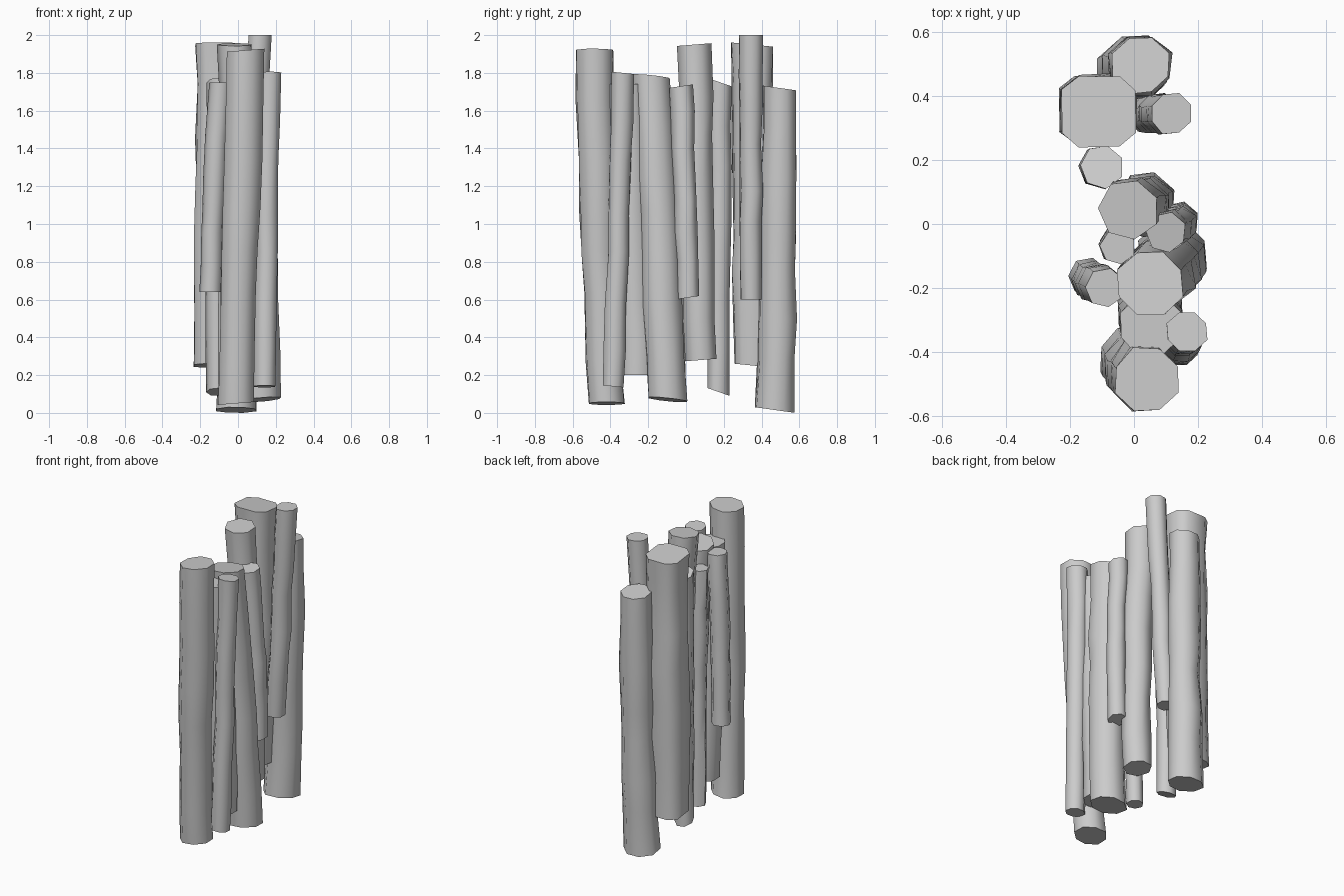
import bpy, bmesh, math, random
from mathutils import Vector

random.seed(7)

cube = bpy.data.objects.get("Cube")
if cube:
    bpy.data.objects.remove(cube, do_unlink=True)

GREY = (0.6, 0.6, 0.6, 1)
mat = bpy.data.materials.new("pale_grey_wood")
mat.use_nodes = True
mat.diffuse_color = GREY
mat.node_tree.nodes["Principled BSDF"].inputs["Base Color"].default_value = GREY


def make_log(name, bottom, top, r_bottom, r_top, bend=(0, 0), sides=8,
             turn=0.4, slope=(0, 0), boxy=False, rings=8):
    """Rough trunk swept from bottom to top, with capped ends."""
    low, high = Vector(bottom), Vector(top)
    angles = [turn + math.tau * i / sides for i in range(sides)]
    if boxy:  # wide flats with chamfered corners
        angles = [math.pi / 4 + math.pi / 2 * (i // 2) + (0.26 if i % 2 else -0.26)
                  for i in range(sides)]
    lumps = [random.uniform(0.96, 1.06) for _ in angles]
    bm = bmesh.new()
    loops = []
    for k in range(rings):
        t = k / (rings - 1)
        inner = 0 < k < rings - 1
        level = t + (random.uniform(-0.03, 0.03) if inner else 0)
        centre = low.lerp(high, level) + Vector((*bend, 0)) * math.sin(math.pi * t)
        radius = r_bottom + (r_top - r_bottom) * t
        if inner:
            centre.x += random.uniform(-0.005, 0.005)
            centre.y += random.uniform(-0.005, 0.005)
            radius *= random.uniform(0.95, 1.04)
        loop = []
        for a, lump in zip(angles, lumps):
            rr = radius * lump * (random.uniform(0.95, 1.05) if inner else 1)
            dx, dy = rr * math.cos(a), rr * math.sin(a)
            # sawn ends lean slightly
            dz = 0 if inner else slope[0] * dx + slope[1] * dy
            loop.append(bm.verts.new(centre + Vector((dx, dy, dz))))
        loops.append(loop)
    for lower, upper in zip(loops, loops[1:]):
        for i in range(sides):
            j = (i + 1) % sides
            bm.faces.new((lower[i], lower[j], upper[j], upper[i]))
    bm.faces.new(loops[0][::-1])
    bm.faces.new(loops[-1])
    mesh = bpy.data.meshes.new(name)
    bm.to_mesh(mesh)
    bm.free()
    mesh.materials.append(mat)
    obj = bpy.data.objects.new(name, mesh)
    bpy.context.collection.objects.link(obj)
    bpy.ops.object.select_all(action='DESELECT')
    obj.select_set(True)
    bpy.context.view_layer.objects.active = obj
    bpy.ops.object.shade_smooth_by_angle(angle=math.radians(58))


# Front group
make_log("front_log", (-0.01, -0.42, 0.05), (0.04, -0.485, 1.92), 0.102, 0.106,
         bend=(0, -0.01), slope=(0.08, 0))
make_log("front_thin_log", (0.14, -0.385, 0.14), (0.165, -0.335, 1.8), 0.06, 0.066,
         bend=(0, 0.005), slope=(0, -0.1))
make_log("front_inner_log", (0.05, -0.26, 0.2), (0.05, -0.315, 1.74), 0.1, 0.1)

# Middle group
make_log("middle_log", (0.12, -0.095, 0.07), (0.05, -0.185, 1.78), 0.11, 0.106,
         bend=(0.01, 0), slope=(0.08, -0.1))
make_log("middle_short_left_log", (0.14, 0.01, 0.61), (0.1, -0.025, 1.73), 0.062, 0.064,
         bend=(0.015, 0.003), sides=7, slope=(0, 0.15))
make_log("middle_short_right_log", (-0.145, -0.165, 0.64), (-0.09, -0.2, 1.75), 0.06, 0.062,
         bend=(-0.005, 0), sides=7)
make_log("middle_thin_log", (-0.05, -0.05, 0.12), (-0.05, -0.07, 1.68), 0.052, 0.055, sides=7)
make_log("middle_tall_log", (0.04, 0.08, 0.28), (-0.015, 0.045, 1.95), 0.088, 0.097,
         bend=(0.015, -0.002), sides=7, slope=(0, 0.08))

# Back group
make_log("back_thin_log", (-0.11, 0.175, 0.11), (-0.1, 0.18, 1.75), 0.06, 0.068,
         sides=7, slope=(0, -0.35))
make_log("back_square_log", (-0.125, 0.36, 0.25), (-0.108, 0.35, 1.95), 0.12, 0.13,
         bend=(0.005, 0), boxy=True, slope=(0, -0.1))
make_log("back_tall_log", (0.035, 0.345, 0.6), (0.115, 0.345, 2.0), 0.058, 0.066)
make_log("back_log", (-0.01, 0.472, 0.015), (0.02, 0.495, 1.72), 0.11, 0.092,
         bend=(0.01, 0.005), slope=(0, -0.14))
